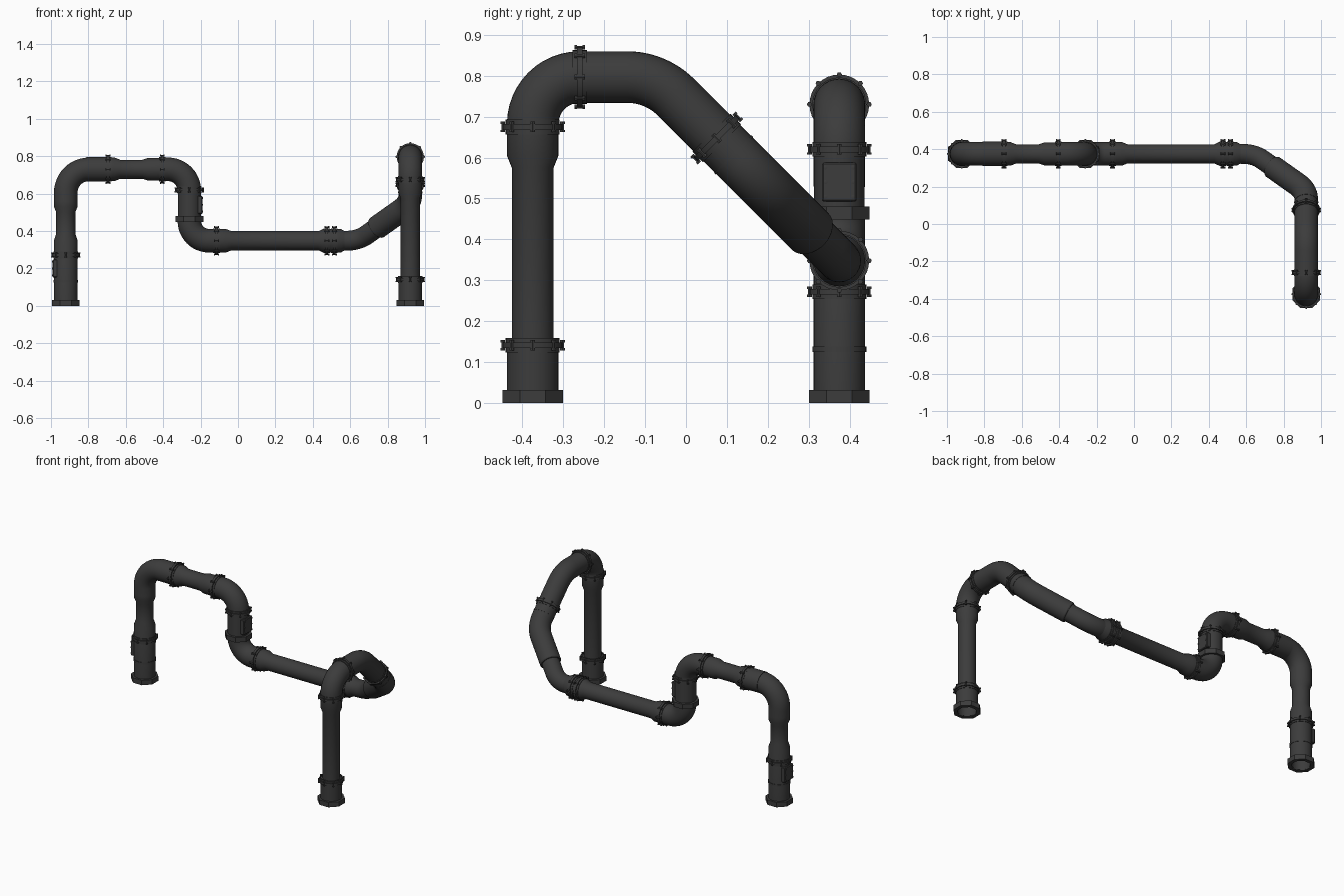
import bpy, bmesh, math
from mathutils import Vector, Matrix

if "Cube" in bpy.data.objects:
    bpy.data.objects.remove(bpy.data.objects["Cube"])

mat = bpy.data.materials.new("dark_iron")
mat.diffuse_color = (0.045, 0.045, 0.045, 1)
mat.use_nodes = True
mat.node_tree.nodes["Principled BSDF"].inputs["Base Color"].default_value = mat.diffuse_color

X, Y, Z = Vector((1, 0, 0)), Vector((0, 1, 0)), Vector((0, 0, 1))
XL, XM, XR = -0.921, -0.26, 0.921      # left leg, middle drop, right leg
YB, YF = 0.375, -0.375                 # back run, front leg
ZT, ZL, ZR = 0.73, 0.348, 0.797        # run heights
THICK, THIN = 0.063, 0.051


def finish(name, bm):
    bmesh.ops.remove_doubles(bm, verts=bm.verts, dist=1e-5)
    me = bpy.data.meshes.new(name)
    bm.to_mesh(me)
    bm.free()
    me.materials.append(mat)
    ob = bpy.data.objects.new(name, me)
    bpy.context.collection.objects.link(ob)
    bpy.ops.object.select_all(action='DESELECT')
    ob.select_set(True)
    bpy.context.view_layer.objects.active = ob
    bpy.ops.object.shade_smooth_by_angle(angle=math.radians(32))
    return ob


def skin(bm, rings):
    rows = [[bm.verts.new(p) for p in ring] for ring in rings]
    n = len(rows[0])
    for a, b in zip(rows, rows[1:]):
        for j in range(n):
            k = (j + 1) % n
            bm.faces.new((a[j], a[k], b[k], b[j]))


def turn(bm, pos, axis, profile, sides=32):
    """Revolve (distance, radius) pairs about an axis."""
    q = Vector(axis).to_track_quat('Z', 'Y')
    off = 0.5 if sides == 8 else 0
    rings = []
    for t, r in profile:
        rings.append([Vector(pos) + q @ Vector((
            r * math.cos(2 * math.pi * (j + off) / sides),
            r * math.sin(2 * math.pi * (j + off) / sides), t)) for j in range(sides)])
    skin(bm, rings)


def pipe(name, pos, axis, profile, sides=32):
    bm = bmesh.new()
    turn(bm, pos, axis, profile, sides)
    return finish(name, bm)


def elbow(name, pts, bend, r, steps=12, sides=32):
    """Round tube through pts, with filleted corners."""
    pts = [Vector(p) for p in pts]
    path = [(pts[0], (pts[1] - pts[0]).normalized())]
    for a, p, b in zip(pts, pts[1:], pts[2:]):
        d1, d2 = (p - a).normalized(), (b - p).normalized()
        ang = d1.angle(d2)
        start = p - d1 * bend * math.tan(ang / 2)
        side = (d2 - d1 * d1.dot(d2)).normalized()
        for i in range(steps + 1):
            t = ang * i / steps
            path.append((start + bend * (d1 * math.sin(t) + side * (1 - math.cos(t))),
                         d1 * math.cos(t) + side * math.sin(t)))
    path.append((pts[-1], (pts[-1] - pts[-2]).normalized()))
    q = path[0][1].to_track_quat('Z', 'Y')
    prev, rings = path[0][1], []
    for c, d in path:
        q = prev.rotation_difference(d) @ q
        prev = d
        rings.append([c + q @ Vector((r * math.cos(2 * math.pi * j / sides),
                                      r * math.sin(2 * math.pi * j / sides), 0))
                      for j in range(sides)])
    bm = bmesh.new()
    skin(bm, rings)
    return finish(name, bm)


def flange(name, pos, axis):
    """Sleeve, clamp ring and eight bolts."""
    bm = bmesh.new()
    turn(bm, pos, axis, [(-.018, .06), (-.018, .066), (-.007, .066), (-.007, .073),
                         (.007, .073), (.007, .066), (.018, .066), (.018, .06)])
    q = Vector(axis).to_track_quat('Z', 'Y')
    for i in range(8):
        a = i * math.pi / 4
        c = Vector(pos) + q @ Vector((.073 * math.cos(a), .073 * math.sin(a), 0))
        turn(bm, c, axis, [(-.013, 0), (-.013, .0065), (-.007, .0065), (-.007, .004),
                           (.007, .004), (.007, .0065), (.013, .0065), (.013, 0)], 6)
    return finish(name, bm)


def nut(name, pos):
    """Eight-sided collar."""
    return pipe(name, pos, Z, [(0, .057), (0, .0805), (.031, .0805), (.031, .057), (0, .057)], 8)


def hatch(name, centre, s):
    """Bolted inspection plate; s is the x side it faces."""
    bm = bmesh.new()
    c = Vector(centre)
    bmesh.ops.create_cube(bm, size=1, matrix=Matrix.Translation(c + X * s * .053)
                          @ Matrix.Diagonal((.034, .085, .096, 1)))
    bmesh.ops.bevel(bm, geom=bm.edges[:], offset=.004, segments=1, affect='EDGES')
    for y in (-.034, .034):
        for z in (-.036, 0, .036):
            turn(bm, c + Vector((s * .069, y, z)), X * s, [(0, .005), (.004, .005), (.005, 0)], 8)
    return finish(name, bm)


# Left leg and foot
foot = [(.12, 0), (.12, .053), (.004, .053), (.004, THICK)]
pipe("left_leg", (XL, YB, 0), Z, foot + [(.35, THICK), (.385, THIN), (.50, THIN),
                                         (.53, THICK), (.56, THICK)])
nut("left_foot", (XL, YB, 0))
pipe("left_leg_seam", (XL, YB, .125), Z, [(0, .06), (0, .066), (.013, .066), (.013, .06)])
hatch("left_hatch", (XL, YB, .20), -1)

# Upper run
elbow("left_elbow", [(XL, YB, .55), (XL, YB, ZT), (-.75, YB, ZT)], .125, THICK)
pipe("upper_run", (0, YB, ZT), X, [(-.81, .06), (-.81, .065), (-.70, .065), (-.70, THICK),
                                   (-.66, THICK), (-.63, THIN), (-.51, THIN),
                                   (-.48, .061), (-.40, .061)])
elbow("upper_elbow", [(-.41, YB, ZT), (XM, YB, ZT), (XM, YB, .60)], .115, THICK)

# Middle drop
pipe("middle_drop", (XM, YB, 0), Z, [(.45, .062), (.62, .062)])
hatch("middle_hatch", (XM, YB, .54), 1)
nut("middle_collar", (XM, YB, .449))
elbow("lower_elbow", [(XM, YB, .47), (XM, YB, ZL), (-.11, YB, ZL)], .105, THICK)

# Lower run
pipe("lower_run", (0, YB, ZL), X, [(-.12, THICK), (-.065, THICK), (-.035, THIN), (.43, THIN),
                                   (.455, THICK), (.55, THICK), (.57, THIN), (.59, THIN)])

# Corner: two 45 degree bends turning forward and upward
U = Vector((.7071, -.5, .5))
P1 = Vector((.643, YB, ZL))
P2 = P1 + U * ((XR - P1.x) / U.x)
P3 = Vector((XR, P2.y - (ZR - P2.z), ZR))
D = (P3 - P2).normalized()
elbow("corner_elbow", [(.57, YB, ZL), P1, P1 + U * .17], .15, .053)
pipe("corner_socket", P1 + U * .135, U, [(0, .052), (0, .059), (.006, THICK), (.04, THICK)])
elbow("rising_elbow", [P1 + U * .17, P2, P2 + D * .15], .16, THICK)
elbow("ridge_elbow", [P2 + D * .14, P3, (XR, -.26, ZR)], .17, THICK)
pipe("rising_seam", P2 + D * .085, D, [(0, .06), (0, .0645), (.006, .0645), (.006, .06)])

# Right leg and foot
elbow("right_elbow", [(XR, -.25, ZR), (XR, YF, ZR), (XR, YF, .67)], .115, THICK)
pipe("right_leg", (XR, YF, 0), Z, foot + [(.15, THICK), (.155, THIN), (.575, THIN),
                                          (.605, THICK), (.68, THICK)])
nut("right_foot", (XR, YF, 0))

# Bolted flanges
for i, (p, d) in enumerate([
        ((XL, YB, .272), Z), ((-.695, YB, ZT), X), ((-.405, YB, ZT), X),
        ((XM, YB, .62), Z), ((-.115, YB, ZL), X), ((.475, YB, ZL), X),
        ((.515, YB, ZL), X), (P2 + D * .146, D), ((XR, -.26, ZR), Y),
        ((XR, YF, .675), Z), ((XR, YF, .141), Z)]):
    flange("flange_%d" % (i + 1), p, d)
